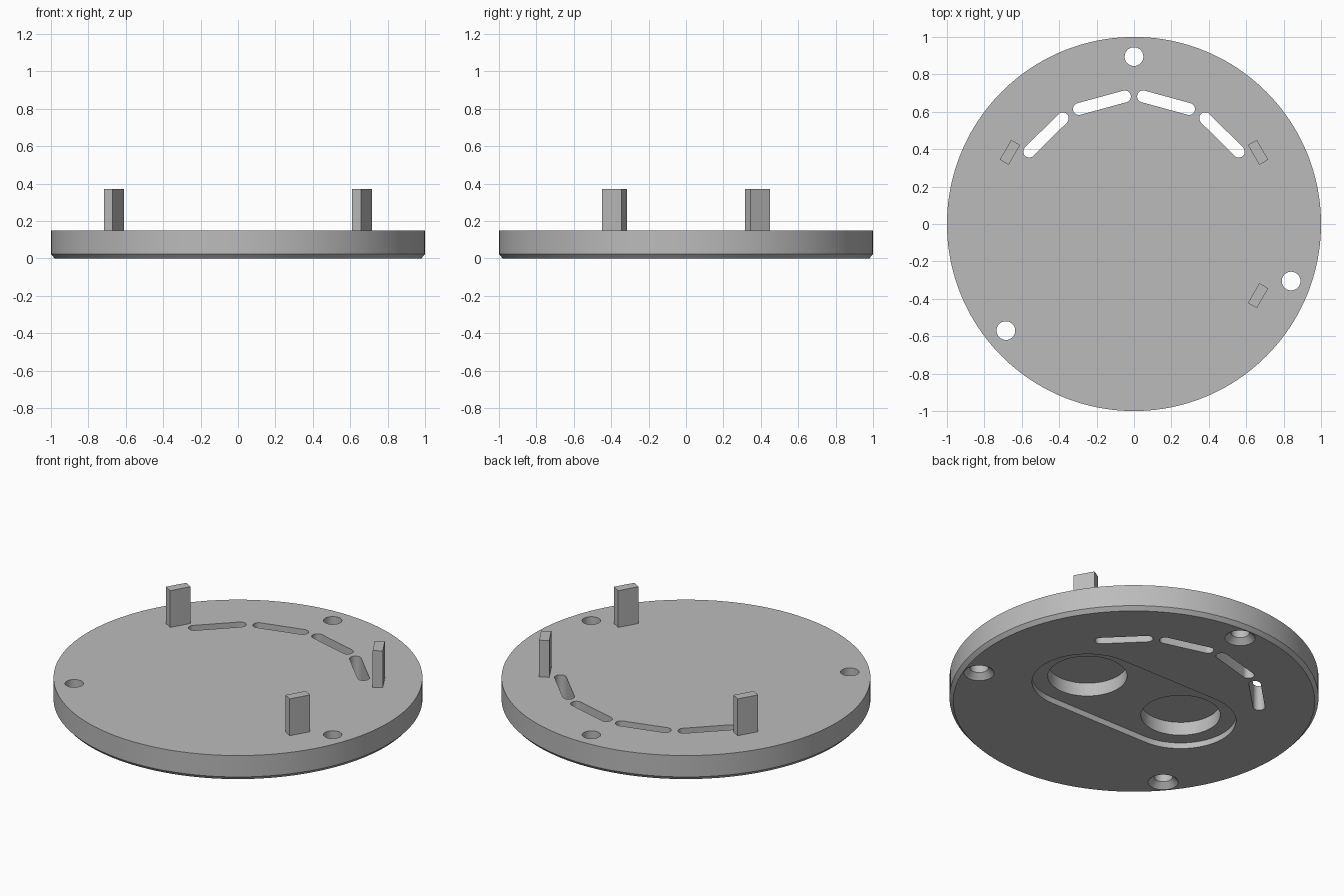
import bpy, bmesh, math
from mathutils import Matrix, Vector

old = bpy.data.objects.get("Cube")
if old:
    bpy.data.objects.remove(old, do_unlink=True)

THICK = 0.15      # disc thickness
PEG_TOP = 0.37
RECESS = 0.035    # depth of the oblong recess underneath
POCKET = 0.115    # height of the round pocket ceilings

grey = bpy.data.materials.new("plain grey")
grey.use_nodes = True
colour = (0.5, 0.5, 0.5, 1)
grey.diffuse_color = colour
grey.node_tree.nodes["Principled BSDF"].inputs["Base Color"].default_value = colour


def finish(name, bm):
    bmesh.ops.recalc_face_normals(bm, faces=bm.faces)
    mesh = bpy.data.meshes.new(name)
    bm.to_mesh(mesh)
    bm.free()
    mesh.materials.append(grey)
    obj = bpy.data.objects.new(name, mesh)
    bpy.context.collection.objects.link(obj)
    return obj


def turned(name, profile, centre=(0, 0), segments=48):
    """Closed round solid from (radius, z) rings."""
    bm = bmesh.new()
    rings = []
    for r, z in profile:
        angles = [2 * math.pi * i / segments for i in range(segments)]
        rings.append([bm.verts.new((centre[0] + r * math.cos(a),
                                    centre[1] + r * math.sin(a), z)) for a in angles])
    for low, high in zip(rings, rings[1:]):
        for i in range(segments):
            j = (i + 1) % segments
            bm.faces.new((low[i], low[j], high[j], high[i]))
    bm.faces.new(rings[0])
    bm.faces.new(rings[-1])
    return finish(name, bm)


def oblong(name, start, end, radius, z0, z1, steps=16):
    """Prism with two rounded ends."""
    a, b = Vector(start), Vector(end)
    heading = math.atan2(b.y - a.y, b.x - a.x)
    bm = bmesh.new()
    outline = []
    for centre, offset in ((b, -math.pi / 2), (a, math.pi / 2)):
        for i in range(steps + 1):
            t = heading + offset + math.pi * i / steps
            outline.append(bm.verts.new((centre.x + radius * math.cos(t),
                                         centre.y + radius * math.sin(t), z0)))
    face = bm.faces.new(outline)
    top = bmesh.ops.extrude_face_region(bm, geom=[face])["geom"]
    bmesh.ops.translate(bm, vec=(0, 0, z1 - z0),
                        verts=[v for v in top if isinstance(v, bmesh.types.BMVert)])
    return finish(name, bm)


# Disc with a chamfered lower rim
disc = turned("base_disc", [(0.98, 0), (1, 0.022), (1, THICK)], segments=160)

# Countersunk screw holes
cutters = [turned("screw_hole_cutter", [(0.092, -0.01), (0.05, 0.032), (0.05, 0.3)], c)
           for c in ((0, 0.895), (0.84, -0.305), (-0.685, -0.57))]

# Arc of four slots, mirrored left and right
for side in (-1, 1):
    for a, b in (((0.56, 0.387), (0.381, 0.565)), ((0.294, 0.615), (0.049, 0.682))):
        cutters.append(oblong("slot_cutter", (side * a[0], a[1]), (side * b[0], b[1]),
                              0.032, -0.1, 0.3))

# Oblong recess and two round pockets underneath
cutters.append(oblong("recess_cutter", (-0.33, 0), (0.33, 0), 0.3, -0.1, RECESS, 32))
for side in (-1, 1):
    cutters.append(turned("pocket_cutter", [(0.215, -0.05), (0.215, POCKET)],
                          (side * 0.33, 0), 64))

bpy.context.view_layer.objects.active = disc
for cutter in cutters:
    mod = disc.modifiers.new("cut", "BOOLEAN")
    mod.operation, mod.solver, mod.object = "DIFFERENCE", "EXACT", cutter
    bpy.ops.object.modifier_apply(modifier=mod.name)
    bpy.data.objects.remove(cutter, do_unlink=True)

bpy.ops.object.select_all(action="DESELECT")
disc.select_set(True)
bpy.ops.object.shade_smooth_by_angle(angle=math.radians(25))

# Upright pegs set tangentially on a circle
for name, degrees in (("back_left_peg", 30), ("back_right_peg", 150), ("front_left_peg", -30)):
    bm = bmesh.new()
    bmesh.ops.create_cube(bm, size=1)
    height = PEG_TOP - THICK
    place = (Matrix.Rotation(math.radians(degrees), 4, "Z")
             @ Matrix.Translation((0.766, 0, THICK + height / 2))
             @ Matrix.Diagonal((0.055, 0.122, height, 1)))
    bmesh.ops.transform(bm, matrix=place, verts=bm.verts)
    finish(name, bm)
